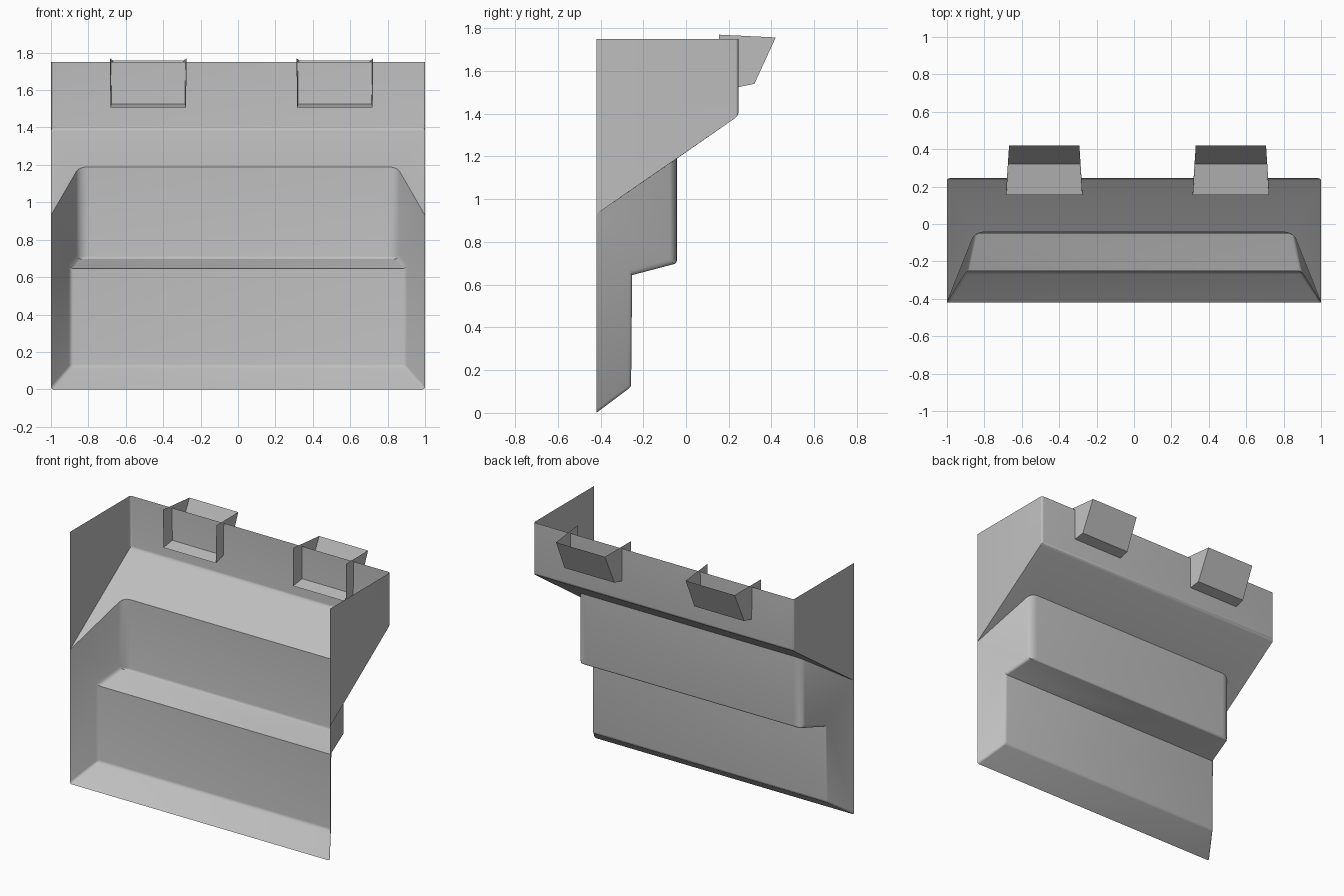
import bpy
import bmesh
import math

if "Cube" in bpy.data.objects:
    bpy.data.objects.remove(bpy.data.objects["Cube"], do_unlink=True)

grey = bpy.data.materials.new("plain grey")
grey.use_nodes = True
COLOUR = (0.52, 0.52, 0.52, 1.0)
grey.diffuse_color = COLOUR
grey.node_tree.nodes["Principled BSDF"].inputs["Base Color"].default_value = COLOUR


def finish(name, bm, bevel=0.0):
    """Turn a bmesh into a smooth shaded object with outward normals."""
    bmesh.ops.recalc_face_normals(bm, faces=bm.faces[:])
    # the rearmost vertical face must look backwards
    rear = max(bm.faces, key=lambda f: f.calc_center_median().y)
    if rear.normal.y < 0:
        bmesh.ops.reverse_faces(bm, faces=bm.faces[:])
    mesh = bpy.data.meshes.new(name)
    bm.to_mesh(mesh)
    bm.free()
    mesh.materials.append(grey)
    obj = bpy.data.objects.new(name, mesh)
    bpy.context.collection.objects.link(obj)
    bpy.ops.object.select_all(action='DESELECT')
    obj.select_set(True)
    bpy.context.view_layer.objects.active = obj
    if bevel:
        mod = obj.modifiers.new("rounded edges", 'BEVEL')
        mod.limit_method = 'WEIGHT'
        mod.width = bevel
        mod.segments = 4
        bpy.ops.object.modifier_apply(modifier=mod.name)
    bpy.ops.object.shade_smooth_by_angle(angle=math.radians(30))
    return obj


# Stepped open shell: corner points of the left half, mirrored to the right
CORNERS = {
    "foot": (1.0, -0.42, 0.0),
    "low": (0.895, -0.257, 0.122),
    "ledge": (0.895, -0.252, 0.645),
    "step": (0.85, -0.043, 0.70),
    "neck": (0.85, -0.043, 1.19),
    "brow": (1.0, -0.42, 0.93),
    "shoulder": (1.0, 0.245, 1.39),
    "rim": (1.0, 0.245, 1.75),
    "front_rim": (1.0, -0.42, 1.75),
}
bm = bmesh.new()
L = {k: bm.verts.new(p) for k, p in CORNERS.items()}
R = {k: bm.verts.new((-p[0], p[1], p[2])) for k, p in CORNERS.items()}

# bands running across the width
for a, b in (("foot", "low"), ("low", "ledge"), ("ledge", "step"),
             ("step", "neck"), ("shoulder", "rim")):
    bm.faces.new((L[a], L[b], R[b], R[a]))
# overhanging slope
bm.faces.new((L["brow"], L["neck"], R["neck"], R["brow"], R["shoulder"], L["shoulder"]))
# side walls
for S in (L, R):
    for loop in (("foot", "low", "ledge", "brow"), ("brow", "ledge", "step"),
                 ("brow", "step", "neck"), ("brow", "shoulder", "rim", "front_rim")):
        bm.faces.new([S[k] for k in loop])

# rounding strength of each edge
weight = bm.edges.layers.float.new("bevel_weight_edge")
for S in (L, R):
    for a, b, w in (("step", "neck", 1.0), ("ledge", "step", 0.25), ("low", "ledge", 0.25),
                    ("foot", "low", 0.25), ("shoulder", "rim", 0.3)):
        bm.edges.get((S[a], S[b]))[weight] = w
for k, w in (("low", 0.25), ("step", 0.25), ("shoulder", 0.3)):
    bm.edges.get((L[k], R[k]))[weight] = w
finish("stepped_shell", bm, bevel=0.05)


# Tapered pockets hooked through the rear wall, open at the top and front
def pocket(name, cx):
    bm = bmesh.new()
    outline = ((0.205, 0.155, 1.77), (0.202, 0.155, 1.507),
               (0.192, 0.32, 1.54), (0.188, 0.42, 1.757))
    left, right = ([bm.verts.new((cx + s * x, y, z)) for x, y, z in outline] for s in (1, -1))
    bm.faces.new(left)
    bm.faces.new(right)
    for i in (1, 2):
        bm.faces.new((left[i], left[i + 1], right[i + 1], right[i]))
    finish(name, bm)


pocket("left_pocket", 0.518)
pocket("right_pocket", -0.48)
